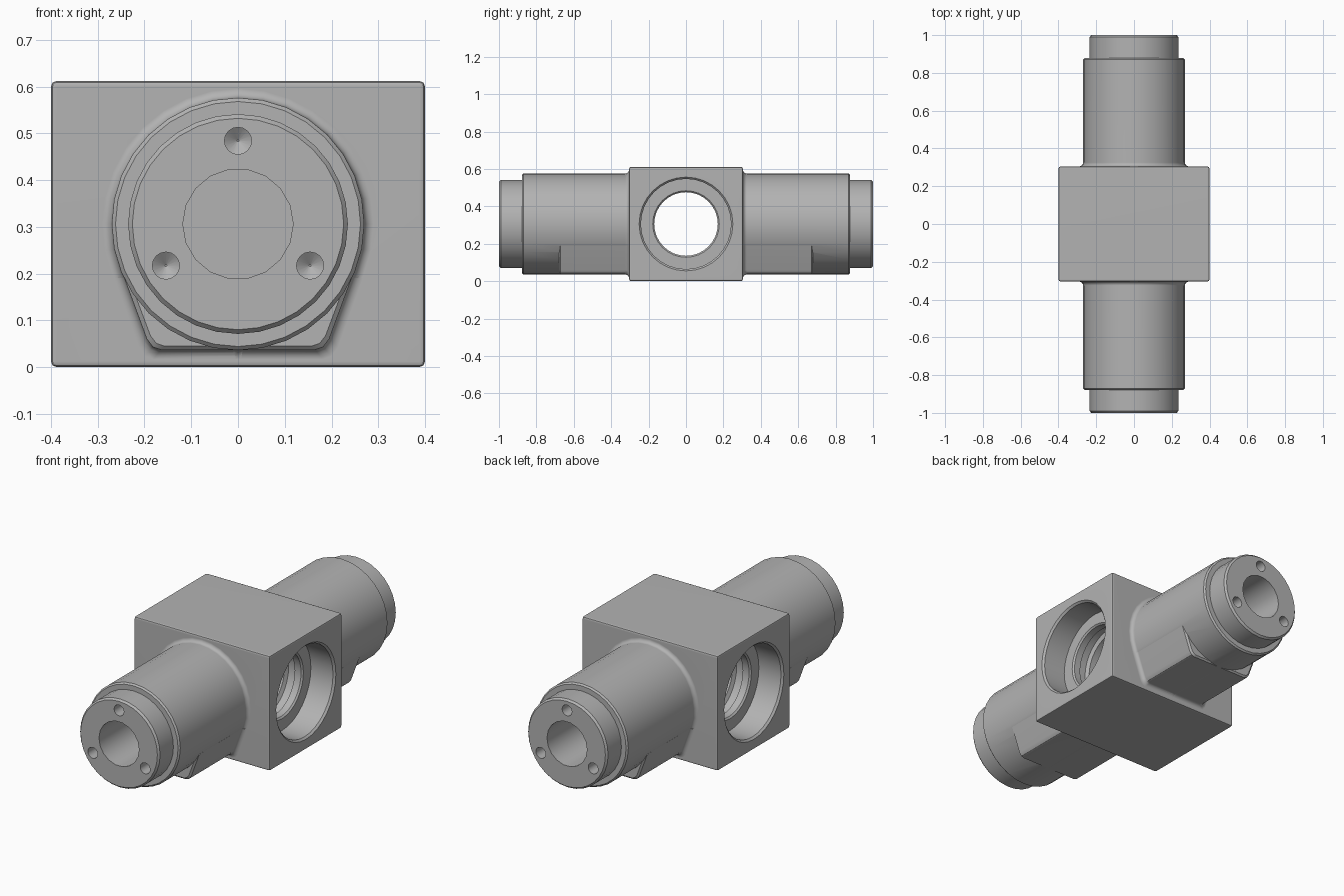
import bpy, bmesh, math
from mathutils import Vector, Matrix

if "Cube" in bpy.data.objects:
    bpy.data.objects.remove(bpy.data.objects["Cube"])

MID = 0.306          # height of both bore axes
BLOCK_Y = 0.305      # half depth of the central block

steel = bpy.data.materials.new("steel_grey")
steel.use_nodes = True
colour = (0.45, 0.45, 0.45, 1)
steel.diffuse_color = colour
steel.node_tree.nodes["Principled BSDF"].inputs["Base Color"].default_value = colour


def make(name, bm):
    bmesh.ops.recalc_face_normals(bm, faces=bm.faces)
    me = bpy.data.meshes.new(name)
    bm.to_mesh(me)
    bm.free()
    me.materials.append(steel)
    ob = bpy.data.objects.new(name, me)
    bpy.context.collection.objects.link(ob)
    return ob


def loft(name, sections):
    """Skin equal-length closed sections and cap both ends."""
    bm = bmesh.new()
    rings = [[bm.verts.new(p) for p in s] for s in sections]
    n = len(rings[0])
    for a, b in zip(rings, rings[1:]):
        for i in range(n):
            j = (i + 1) % n
            bm.faces.new((a[i], a[j], b[j], b[i]))
    bm.faces.new(rings[0])
    bm.faces.new(rings[-1])
    return make(name, bm)


def lathe(name, profile, axis, sides, centre=(0, 0, MID)):
    """Turn (distance along axis, radius) points about an axis."""
    turn = Matrix.Translation(centre) @ Vector(axis).to_track_quat('Z', 'Y').to_matrix().to_4x4()
    angles = [math.tau * i / sides for i in range(sides)]
    return loft(name, [[turn @ Vector((r * math.cos(a), r * math.sin(a), d)) for a in angles]
                       for d, r in profile])


def boolean(body, other, operation):
    mod = body.modifiers.new(operation.lower(), 'BOOLEAN')
    mod.operation, mod.solver, mod.object = operation, 'EXACT', other
    bpy.context.view_layer.objects.active = body
    bpy.ops.object.modifier_apply(modifier=mod.name)
    bpy.data.objects.remove(other)


# Central block with softened edges
bm = bmesh.new()
bmesh.ops.create_cube(bm, size=1)
bmesh.ops.scale(bm, vec=(0.8, 2 * BLOCK_Y, 2 * MID), verts=bm.verts)
bmesh.ops.translate(bm, vec=(0, 0, MID), verts=bm.verts)
bmesh.ops.bevel(bm, geom=bm.edges[:], offset=0.012, segments=2, profile=0.5, affect='EDGES')
body = make("valve_body", bm)

# Quarter-round root fillet, as (distance from block, growth)
fillet = [(0.02 * (1 - math.sin(t)), 0.02 * (1 - math.cos(t)))
          for t in (math.pi / 2 * k / 4 for k in range(4, -1, -1))]

# Barrels with end spigots, and the flat foot beneath each
half = [(0.165, 0.037), (0.182, 0.043), (0.195, 0.06), (0.243, 0.19)]
foot = half + [(-x, z) for x, z in reversed(half)]
for side in (-1, 1):
    barrel = [(0.27, 0.29)] + [(BLOCK_Y + d, 0.27 + g) for d, g in fillet]
    barrel += [(0.87, 0.27), (0.878, 0.262), (0.878, 0.235), (0.99, 0.235), (1.0, 0.226)]
    boolean(body, lathe("barrel", barrel, (0, side, 0), 32), 'UNION')

    def foot_section(y, grow):
        return [(x * (1 + grow / 0.2), side * y, 0.19 + (z - 0.19) * (1 + grow / 0.15))
                for x, z in foot]
    sections = [foot_section(0.27, 0.02)]
    sections += [foot_section(BLOCK_Y + d, g) for d, g in fillet]
    sections += [foot_section(0.672, 0), foot_section(0.68, -0.008)]
    boolean(body, loft("foot", sections), 'UNION')

# Blind end bores and the three pin holes on each end face
for side in (-1, 1):
    axis = (0, side, 0)
    boolean(body, lathe("end_bore", [(0.36, 0.118), (1.05, 0.118)], axis, 18), 'DIFFERENCE')
    for deg in (90, 210, 330):
        a = math.radians(deg)
        centre = (0.178 * math.cos(a), 0, MID + 0.178 * math.sin(a))
        pin = [(0.90, 0.002), (0.92, 0.029), (1.05, 0.029)]
        boolean(body, lathe("pin_hole", pin, axis, 16, centre), 'DIFFERENCE')

# Cross bore: chamfered counterbores, lips and inner grooves
port = [(0.43, 0.28), (0.39, 0.241), (0.26, 0.241), (0.26, 0.178), (0.252, 0.17),
        (0.215, 0.17), (0.205, 0.19), (0.165, 0.19), (0.155, 0.17)]
cross = [(-d, r) for d, r in port] + port[::-1]
boolean(body, lathe("cross_bore", cross, (1, 0, 0), 32), 'DIFFERENCE')

# Smooth the turned surfaces, keep machined edges crisp
bpy.ops.object.select_all(action='DESELECT')
body.select_set(True)
bpy.context.view_layer.objects.active = body
bpy.ops.object.shade_smooth_by_angle(angle=math.radians(32))
weighted = body.modifiers.new("weighted_normals", 'WEIGHTED_NORMAL')
weighted.keep_sharp = True
